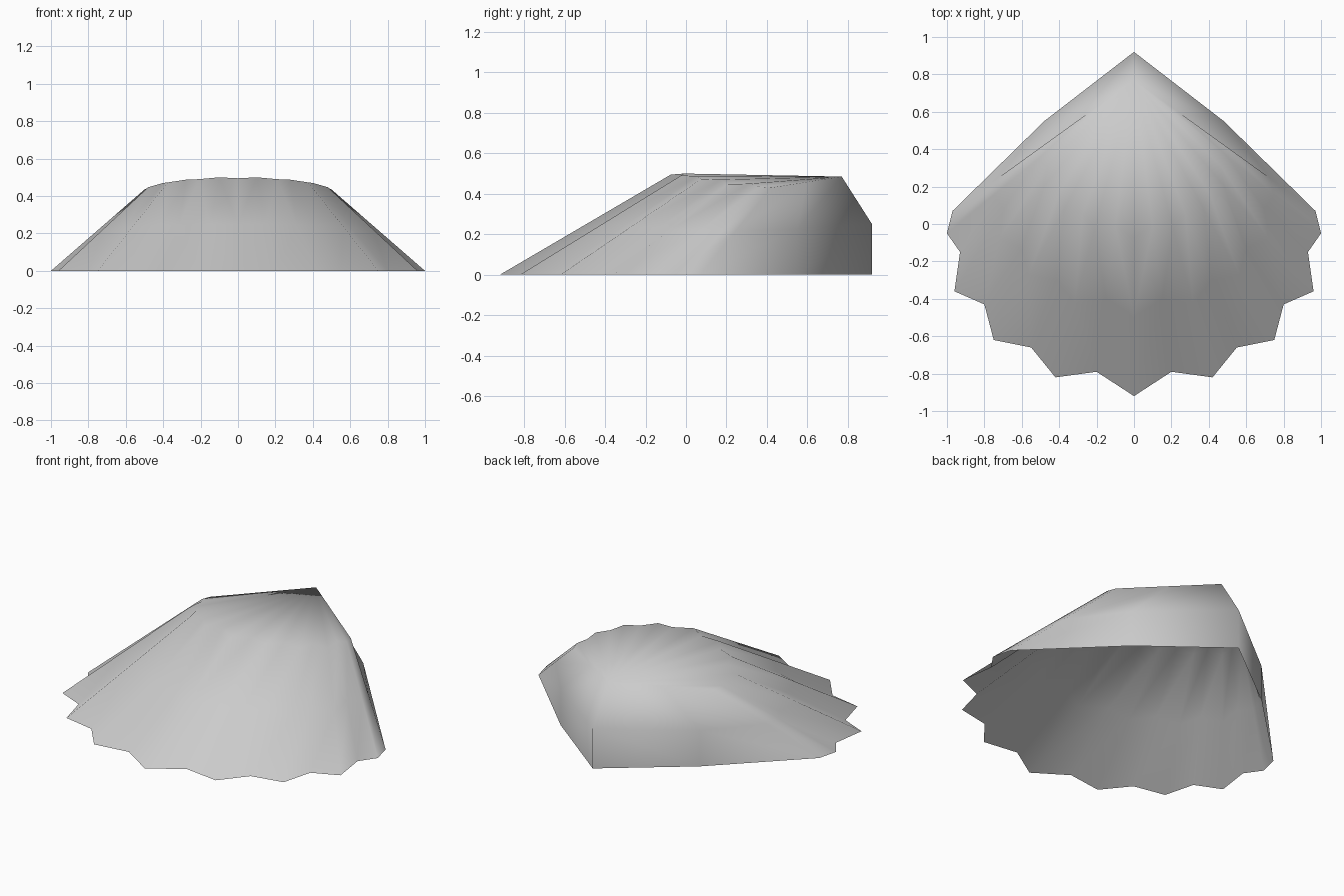
import bpy
import bmesh

cube = bpy.data.objects.get("Cube")
if cube:
    bpy.data.objects.remove(cube)

# One flat colour
shell_grey = bpy.data.materials.new("shell_grey")
shell_grey.use_nodes = True
colour = (0.6, 0.6, 0.6, 1)
shell_grey.diffuse_color = colour
shell_grey.node_tree.nodes["Principled BSDF"].inputs["Base Color"].default_value = colour

# Half of the scalloped rim, from the front tip to the hinge corner, with the
# height of the matching point on the half-size shoulder ring
RIM = [(0, -0.92, 0.495), (0.2, -0.79, 0.5), (0.42, -0.82, 0.49),
       (0.55, -0.66, 0.488), (0.75, -0.62, 0.473), (0.8, -0.43, 0.47),
       (0.96, -0.36, 0.447), (0.93, -0.15, 0.45), (1.0, -0.05, 0.435),
       (0.97, 0.07, 0.43)]
APEX = (0, 0.77, 0.485)

bm = bmesh.new()
apex = bm.verts.new(APEX)


def column(*points):
    return [bm.verts.new(p) for p in points]


def midpoint(a, b):
    return [(i + j) / 2 for i, j in zip(a, b)]


# Fluted ribs: each column runs from the rim up to the shoulder
columns = []
for x, y, height in RIM:
    rim = (x, y, 0)
    shoulder = (x / 2, (y + APEX[1]) / 2, height)
    columns.append(column(rim, midpoint(rim, shoulder), shoulder))

# Steep hinge wall behind the ribs
columns.append(column((0.48, 0.55, 0), (0.48, 0.55, 0.225), midpoint(shoulder, APEX)))
columns.append(column((0, 0.92, 0), (0, 0.92, 0.25)) + [apex])

for a, b in zip(columns, columns[1:]):
    for row in range(2):
        bm.faces.new((a[row], b[row], b[row + 1], a[row + 1]))
    # Cap fanning in to the apex
    if b[2] is not apex:
        bm.faces.new((a[2], b[2], apex))

# Mirror the half shell and weld the seam
half = bm.verts[:] + bm.edges[:] + bm.faces[:]
bmesh.ops.mirror(bm, geom=half, axis='X', merge_dist=0.001)
bmesh.ops.remove_doubles(bm, verts=bm.verts, dist=0.001)
bmesh.ops.dissolve_degenerate(bm, edges=bm.edges, dist=0.0001)
bmesh.ops.recalc_face_normals(bm, faces=bm.faces)
if sum(f.normal.z for f in bm.faces) < 0:
    bmesh.ops.reverse_faces(bm, faces=bm.faces)
for face in bm.faces:
    face.smooth = True

mesh = bpy.data.meshes.new("shell")
bm.to_mesh(mesh)
bm.free()
mesh.materials.append(shell_grey)
shell = bpy.data.objects.new("shell", mesh)
bpy.context.collection.objects.link(shell)
